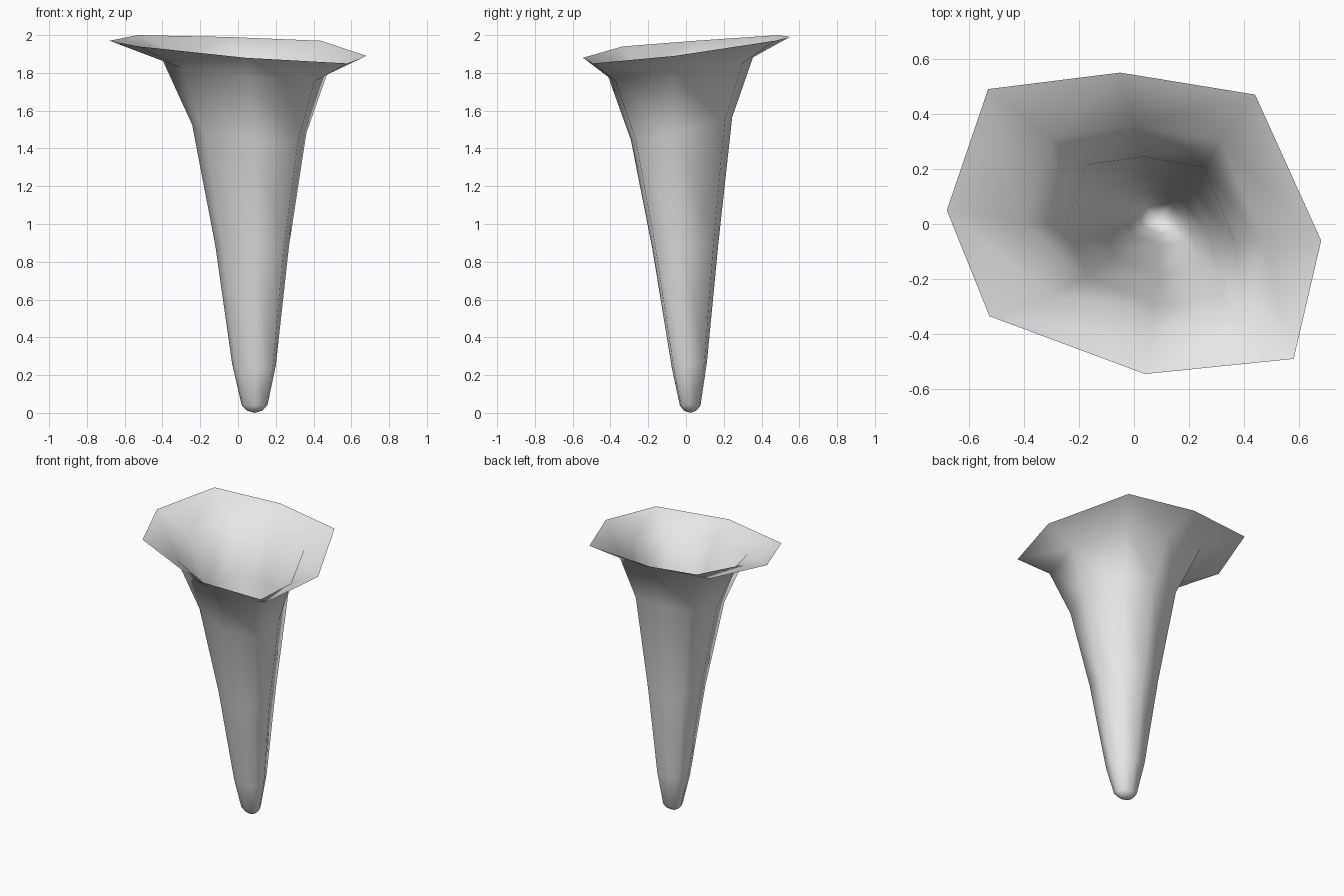
import bpy
import bmesh

if "Cube" in bpy.data.objects:
    bpy.data.objects.remove(bpy.data.objects["Cube"], do_unlink=True)

# Pale grey material
grey = bpy.data.materials.new("pale grey")
grey.use_nodes = True
colour = (0.8, 0.8, 0.8, 1)
grey.diffuse_color = colour
grey.node_tree.nodes["Principled BSDF"].inputs["Base Color"].default_value = colour

# Irregular eight-sided rim
rim = [(-0.53, 0.49, 2.0), (-0.68, 0.05, 1.97), (-0.525, -0.335, 1.94),
       (0.04, -0.545, 1.88), (0.58, -0.49, 1.85), (0.68, -0.06, 1.89),
       (0.44, 0.47, 1.97), (-0.05, 0.55, 1.99)]

# Lower rings: centre x, y, z, scale x, y, tilt along x, y
rings = [(0.035, -0.03, 1.83, 0.64, 0.70, -0.08, 0.13),
         (0.06, -0.025, 1.505, 0.445, 0.49, -0.05, 0.22),
         (0.075, -0.005, 0.885, 0.287, 0.32, 0, 0.05),
         (0.085, 0.018, 0.255, 0.17, 0.17, 0, 0.2),
         (0.088, 0.022, 0.04, 0.1, 0.1, 0, 0),
         (0.088, 0.022, 0.012, 0.06, 0.06, 0, 0)]

bm = bmesh.new()
loops = [[bm.verts.new(p) for p in rim]]
for cx, cy, cz, sx, sy, tx, ty in rings:
    loop = []
    for x, y, _ in rim:
        dx, dy = x * sx, y * sy
        loop.append(bm.verts.new((cx + dx, cy + dy, cz + tx * dx + ty * dy)))
    loops.append(loop)

# Flared wall
count = len(rim)
for upper, lower in zip(loops, loops[1:]):
    for i in range(count):
        j = (i + 1) % count
        bm.faces.new((upper[i], lower[i], lower[j], upper[j]))

# Closed rounded tip
tip = bm.verts.new((0.088, 0.022, 0))
for i in range(count):
    bm.faces.new((loops[-1][i], tip, loops[-1][(i + 1) % count]))

for face in bm.faces:
    face.smooth = True
mesh = bpy.data.meshes.new("funnel")
bm.to_mesh(mesh)
bm.free()
mesh.materials.append(grey)
funnel = bpy.data.objects.new("flared_funnel", mesh)
bpy.context.collection.objects.link(funnel)
